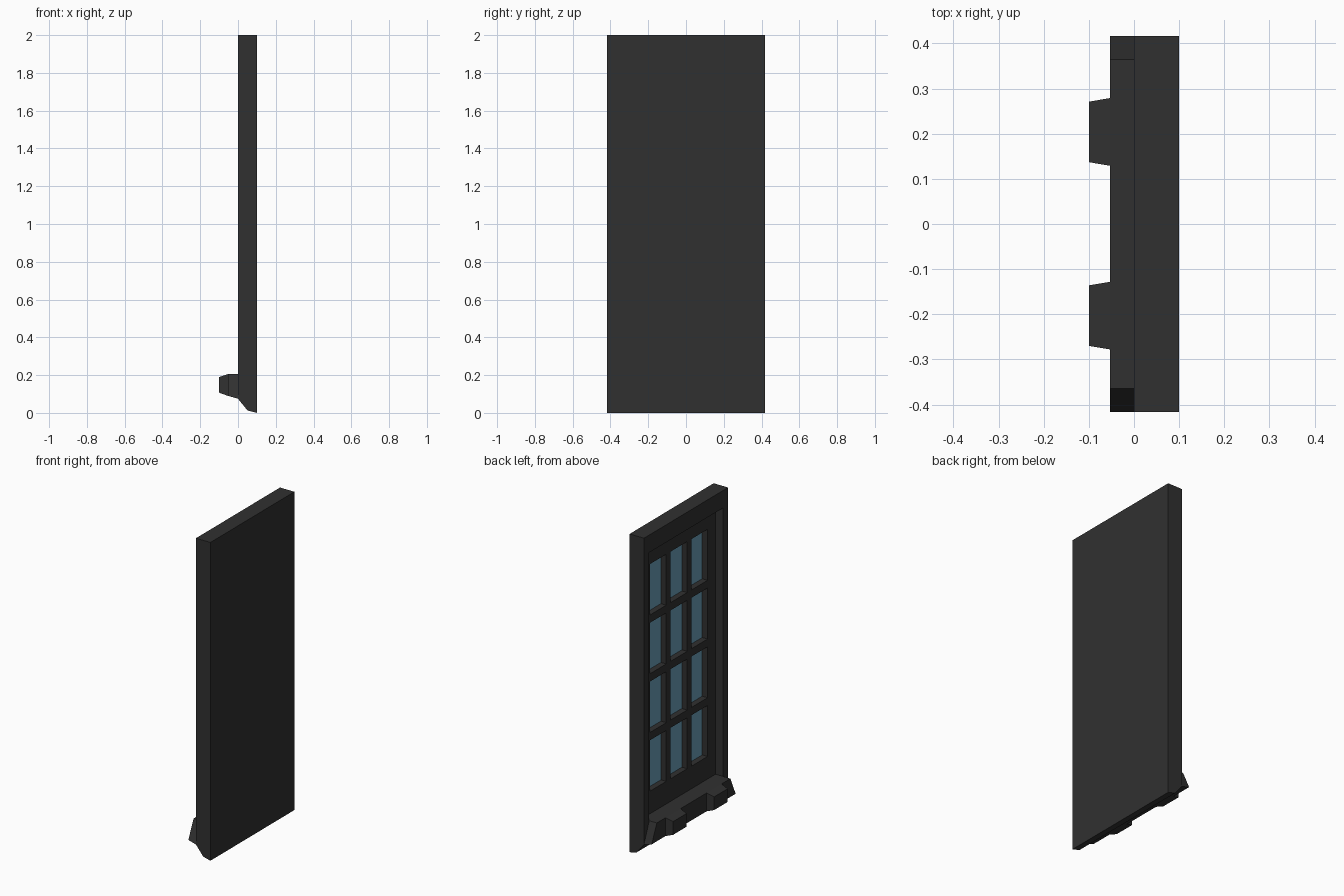
import bpy
import bmesh

cube = bpy.data.objects.get("Cube")
if cube:
    bpy.data.objects.remove(cube, do_unlink=True)


def material(name, rgb):
    m = bpy.data.materials.new(name)
    m.use_nodes = True
    m.diffuse_color = (*rgb, 1)
    m.node_tree.nodes["Principled BSDF"].inputs["Base Color"].default_value = (*rgb, 1)
    return m


FRAME = material("dark grey paint", (0.03, 0.03, 0.03))
GLASS = material("blue glass", (0.14, 0.34, 0.47))


def finish(name, bm, mat):
    bmesh.ops.recalc_face_normals(bm, faces=bm.faces)
    mesh = bpy.data.meshes.new(name)
    bm.to_mesh(mesh)
    bm.free()
    mesh.materials.append(mat)
    ob = bpy.data.objects.new(name, mesh)
    bpy.context.collection.objects.link(ob)
    return ob


def loft(bm, ring_a, ring_b):
    """Solid between two matching rings of points."""
    a = [bm.verts.new(p) for p in ring_a]
    b = [bm.verts.new(p) for p in ring_b]
    bm.faces.new(a)
    bm.faces.new(b)
    for i in range(len(a)):
        j = (i + 1) % len(a)
        bm.faces.new((a[i], a[j], b[j], b[i]))


def prism(bm, profile, y0, y1):
    """Extrude an (x, z) profile along y."""
    loft(bm, [(x, y0, z) for x, z in profile], [(x, y1, z) for x, z in profile])


def box(bm, x0, x1, y0, y1, z0, z1):
    prism(bm, [(x0, z0), (x1, z0), (x1, z1), (x0, z1)], y0, y1)


HALF, INNER = 0.417, 0.365           # outer and opening half widths
FACE, DOOR, PANE, BACK = 0, 0.05, 0.087, 0.1
SILL_Z, HEAD_Z, TOP = 0.205, 1.89, 2
FOOT = [(FACE, 0.075), (DOOR, 0.013), (BACK, 0)]   # bevelled bottom edge

# Outer frame: two jambs, header and bevelled bottom rail
for side, name in ((1, "left_jamb"), (-1, "right_jamb")):
    bm = bmesh.new()
    prism(bm, FOOT + [(BACK, TOP), (FACE, TOP)], side * INNER, side * HALF)
    finish(name, bm, FRAME)

bm = bmesh.new()
box(bm, FACE, BACK, -INNER, INNER, HEAD_Z, TOP)
finish("header", bm, FRAME)

bm = bmesh.new()
prism(bm, FOOT + [(BACK, SILL_Z), (FACE, SILL_Z)], -INNER, INNER)
finish("bottom_rail", bm, FRAME)

# Flat backing behind the panes
bm = bmesh.new()
box(bm, PANE + 0.004, BACK, -INNER, INNER, SILL_Z, HEAD_Z)
finish("back_panel", bm, FRAME)

# Window lattice: full-height stiles with rails between them
columns = [(-0.285, -0.125), (-0.083, 0.083), (0.125, 0.285)]
rows = [(0.347 + 0.369 * i, 0.667 + 0.369 * i) for i in range(4)]


def gaps(start, openings, end):
    edges = [start] + [v for pair in openings for v in pair] + [end]
    return list(zip(edges[::2], edges[1::2]))


bm = bmesh.new()
for y0, y1 in gaps(-INNER, columns, INNER):
    box(bm, DOOR, PANE + 0.004, y0, y1, SILL_Z, HEAD_Z)
finish("window_stiles", bm, FRAME)

bm = bmesh.new()
for y0, y1 in columns:
    for z0, z1 in gaps(SILL_Z, rows, HEAD_Z):
        box(bm, DOOR, PANE + 0.004, y0, y1, z0, z1)
finish("window_rails", bm, FRAME)

bm = bmesh.new()
for y0, y1 in columns:
    for z0, z1 in rows:
        box(bm, PANE, PANE + 0.004, y0, y1, z0, z1)
finish("window_panes", bm, GLASS)

# Sill with ends that splay outward toward the bottom
SILL_X = -0.053
bm = bmesh.new()
loft(bm,
     [(FACE, -HALF, 0.075), (FACE, HALF, 0.075), (FACE, INNER, SILL_Z), (FACE, -INNER, SILL_Z)],
     [(SILL_X, -HALF, 0.09), (SILL_X, HALF, 0.09), (SILL_X, INNER, SILL_Z), (SILL_X, -INNER, SILL_Z)])
finish("sill", bm, FRAME)


# Two tapered blocks on the front of the sill
def ring(x, y, half, z0, z1):
    return [(x, y - half, z0), (x, y + half, z0), (x, y + half, z1), (x, y - half, z1)]


for y, name in ((0.204, "left_sill_block"), (-0.203, "right_sill_block")):
    bm = bmesh.new()
    loft(bm, ring(SILL_X, y, 0.075, 0.09, SILL_Z), ring(-0.1, y, 0.067, 0.107, 0.19))
    finish(name, bm, FRAME)
